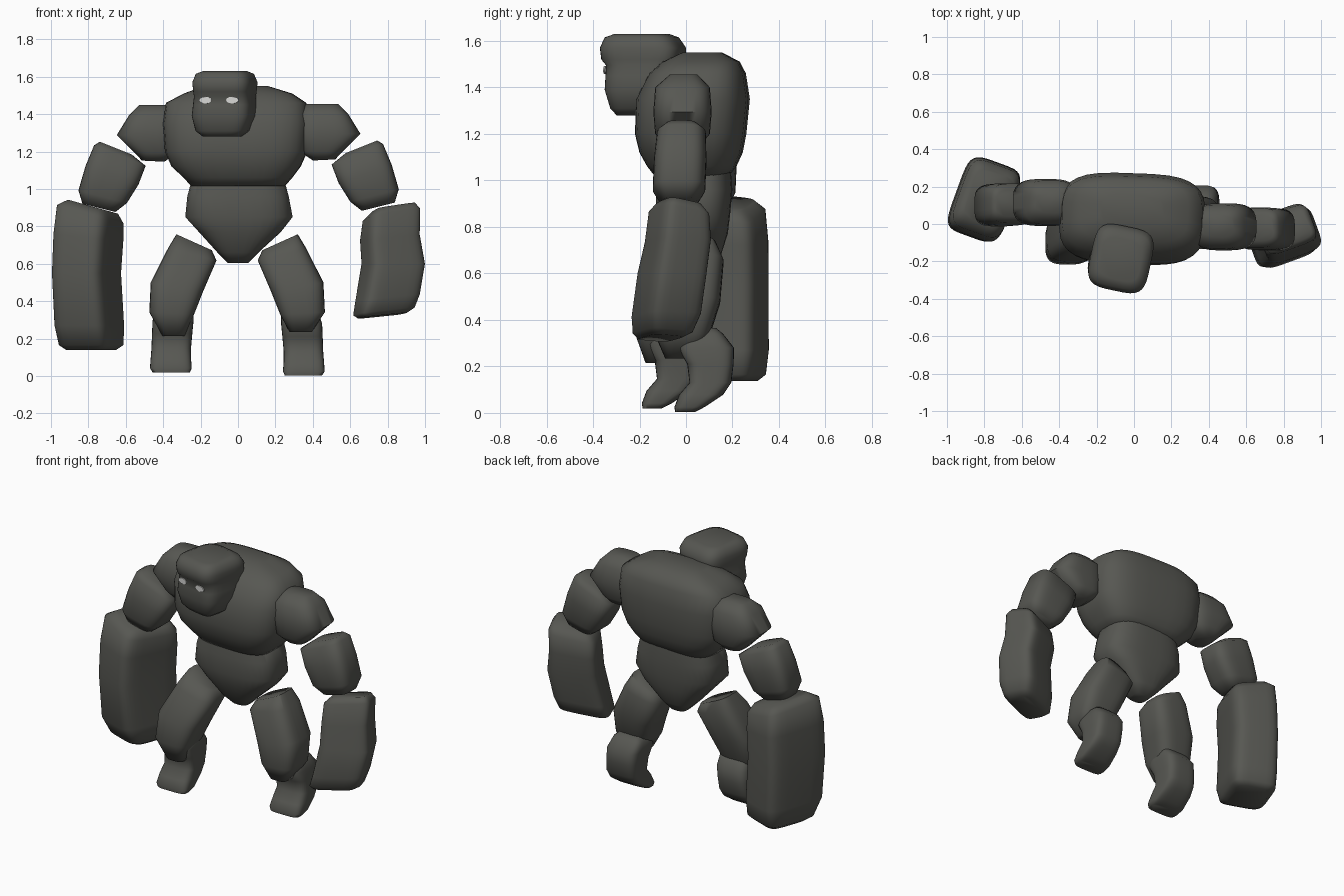
import bpy, bmesh, math
from math import sin, cos, pi, radians

def material(name, rgb):
    m = bpy.data.materials.new(name)
    m.diffuse_color = (*rgb, 1)
    return m

STONE = material("dark stone grey", (0.095, 0.096, 0.085))
GLOW = material("pale eye grey", (0.68, 0.68, 0.66))
N = 32

def finish(bm, name, mat, angle=75):
    bmesh.ops.recalc_face_normals(bm, faces=bm.faces)
    me = bpy.data.meshes.new(name)
    bm.to_mesh(me)
    bm.free()
    me.materials.append(mat)
    ob = bpy.data.objects.new(name, me)
    bpy.context.collection.objects.link(ob)
    bpy.ops.object.select_all(action='DESELECT')
    ob.select_set(True)
    bpy.context.view_layer.objects.active = ob
    bpy.ops.object.shade_smooth_by_angle(angle=radians(angle))
    return ob

def rock(name, rings, rot=0, power=4, side=1, shift=lambda z: (0, 0, 0)):
    """Loft of rounded-box rings: x, y, z, half width, half depth, x slope, y slope."""
    bm = bmesh.new()
    a = radians(rot)
    loops = []
    for r in rings:
        cx, cy, cz, hx, hy, sx, sy = (list(r) + [0, 0])[:7]
        ox, oy, oz = shift(cz)
        loop = []
        for i in range(N):
            t = 2 * pi * (i + 0.5) / N
            c, s = cos(t), sin(t)
            u = hx * math.copysign(abs(c) ** (2 / power), c)
            v = hy * math.copysign(abs(s) ** (2 / power), s)
            dx, dy = u * cos(a) - v * sin(a), u * sin(a) + v * cos(a)
            loop.append(bm.verts.new((side * (cx + dx) + ox, cy + dy + oy,
                                      cz + sx * dx + sy * dy + oz)))
        loops.append(loop)
    for p, q in zip(loops, loops[1:]):
        for i in range(N):
            j = (i + 1) % N
            bm.faces.new((p[i], p[j], q[j], q[i]))
    bm.faces.new(loops[0])
    bm.faces.new(loops[-1])
    return finish(bm, name, STONE)

# torso
rock("chest", [(0, .025, 1.015, .25, .155), (0, .025, 1.06, .29, .19),
               (-.01, .022, 1.12, .345, .22), (-.01, .02, 1.2, .38, .237),
               (-.01, .03, 1.35, .39, .242), (-.01, .05, 1.46, .375, .205),
               (0, .065, 1.51, .29, .165), (-.01, .07, 1.55, .17, .085)],
     rot=-2, power=3.4)
rock("pelvis", [(0, .04, 1.08, .24, .15), (0, .035, .96, .272, .165),
                (.005, .03, .85, .288, .16), (.01, .035, .77, .22, .145),
                (0, .045, .66, .11, .1), (0, .05, .605, .055, .055)], power=3)

# head with overhanging brow
rock("head", [(-.085, -.22, 1.28, .1, .07), (-.08, -.2, 1.31, .14, .115),
              (-.075, -.19, 1.39, .163, .148), (-.07, -.18, 1.45, .16, .155),
              (-.07, -.18, 1.495, .155, .153), (-.07, -.182, 1.52, .157, .172),
              (-.07, -.185, 1.57, .162, .175), (-.07, -.19, 1.615, .145, .15),
              (-.07, -.19, 1.63, .11, .11)], rot=-12)

# eyes
for label, lx in (("left", -.074), ("right", .074)):
    bm = bmesh.new()
    a = radians(-12)
    front, back = [], []
    for i in range(16):
        t = 2 * pi * i / 16
        u, w = lx + .034 * cos(t), 1.475 + .018 * sin(t)
        for lst, v in ((front, -.158), (back, -.151)):
            lst.append(bm.verts.new((-.07 + u * cos(a) - v * sin(a),
                                     -.18 + u * sin(a) + v * cos(a), w)))
    bm.faces.new(front)
    bm.faces.new(back)
    for i in range(16):
        j = (i + 1) % 16
        bm.faces.new((front[i], front[j], back[j], back[i]))
    finish(bm, label + "_eye", GLOW, 30)

# limbs that repeat on both sides
for label, s, arm_dy, leg_dy in (("right", 1, 0, 0), ("left", -1, .13, -.14)):
    arm = lambda z, d=arm_dy: (.05 * d, d, -.05 * d)
    leg = lambda z, d=leg_dy: (.07 * d, d * min(.6, max(.3, (.9 - z) / .6)),
                               .15 * d if z < .3 else 0)
    rock(label + "_shoulder", [
        (.46, -.015, 1.155, .06, .08, .05), (.445, -.015, 1.2, .115, .118),
        (.48, -.015, 1.295, .175, .126), (.455, -.015, 1.4, .135, .118),
        (.45, -.01, 1.455, .085, .06)], power=3.2, side=s, shift=arm)
    rock(label + "_upper_arm", [
        (.66, -.02, 1.225, .085, .07, .4), (.638, -.02, 1.185, .138, .106, .4),
        (.68, -.025, 1.08, .142, .113, .35), (.73, -.03, .965, .13, .113, .26),
        (.75, -.03, .905, .088, .078, .25)], power=3.6, side=s, shift=arm)
    rock(label + "_thigh", [
        (.225, .045, .715, .095, .085, .45), (.235, .04, .65, .13, .122, .25),
        (.317, .015, .475, .14, .132, .18), (.345, -.015, .335, .12, .118, .05),
        (.335, -.025, .235, .06, .065)], power=3.4, side=s, shift=leg)
    # shin bending forward into the toe
    rock(label + "_shin_and_foot", [
        (.35, -.005, .003, .1, .042), (.352, .015, .025, .112, .065),
        (.352, .065, .078, .108, .095), (.35, .105, .13, .106, .09),
        (.345, .105, .21, .108, .1), (.34, .085, .28, .11, .122),
        (.33, .075, .34, .1, .085), (.33, .08, .365, .07, .05)],
        side=s, shift=lambda z, d=leg_dy: (.05 * d, d, -.12 * d))

# heavy slab forearms, each different
rock("right_forearm", [
    (.83, -.03, .9, .11, .075, .2, -.15), (.82, -.03, .86, .142, .105, .2, -.15),
    (.812, -.035, .74, .145, .118, .1), (.83, -.06, .6, .155, .122),
    (.8, -.085, .42, .158, .122, .1), (.78, -.1, .345, .155, .1, .12, -.05),
    (.772, -.11, .322, .125, .07, .12, -.05)], rot=20, power=5)
rock("left_forearm", [
    (-.775, .14, .905, .11, .14, -.28), (-.79, .135, .865, .145, .19, -.28),
    (-.8, .13, .74, .15, .208, -.1), (-.81, .13, .55, .147, .21),
    (-.795, .135, .27, .15, .205), (-.785, .155, .165, .145, .17),
    (-.785, .165, .138, .11, .13)], rot=-20, power=5)
